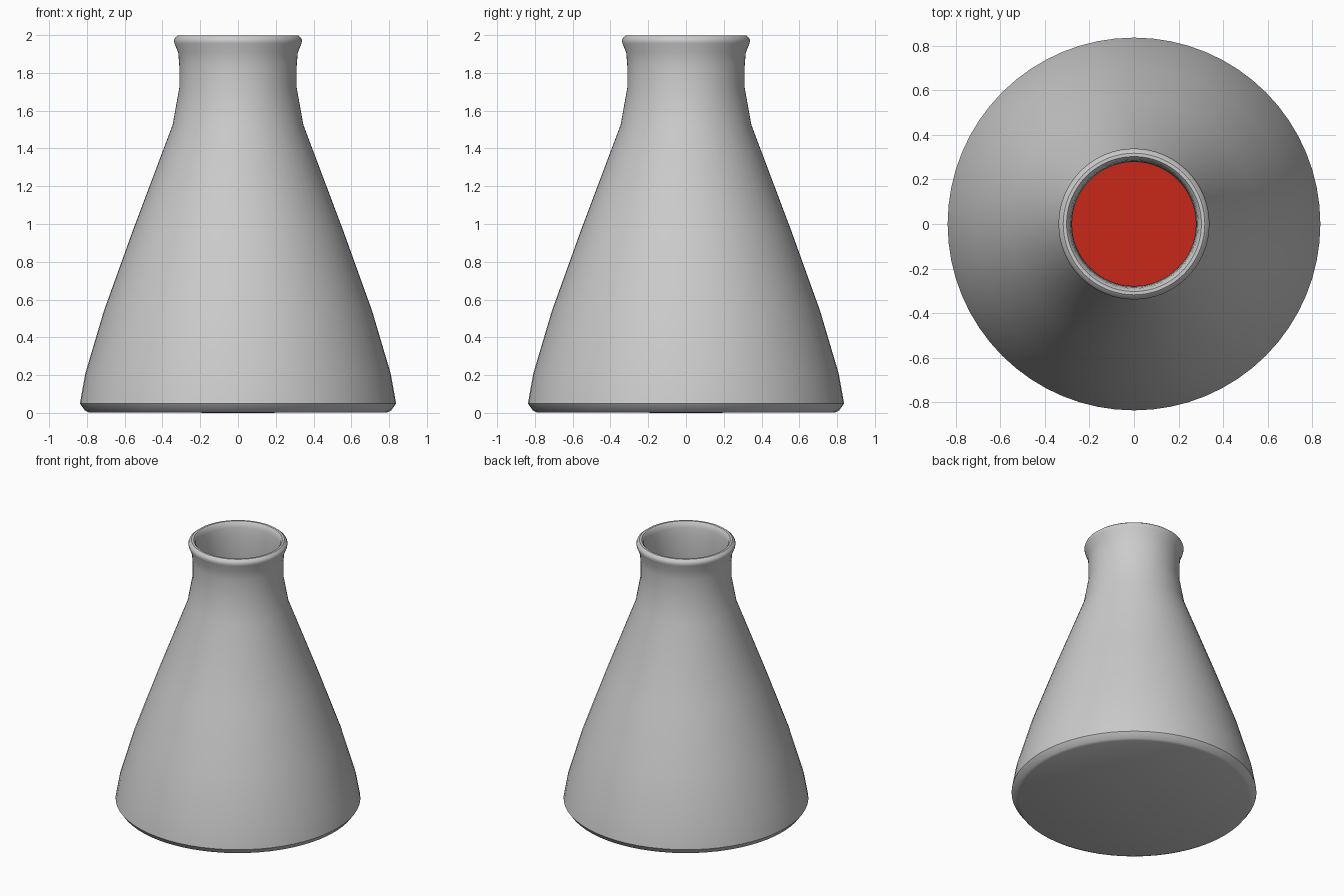
import bpy, bmesh, math

if "Cube" in bpy.data.objects:
    bpy.data.objects.remove(bpy.data.objects["Cube"])

SIDES = 64


def lathe(name, profile):
    """Revolve an (r, z) profile around z; r = 0 ends close on the axis."""
    bm = bmesh.new()
    verts = [bm.verts.new((r, 0, z)) for r, z in profile]
    edges = [bm.edges.new(pair) for pair in zip(verts, verts[1:])]
    bmesh.ops.spin(bm, geom=verts + edges, cent=(0, 0, 0), axis=(0, 0, 1),
                   angle=math.tau, steps=SIDES, use_duplicate=False)
    bmesh.ops.remove_doubles(bm, verts=bm.verts, dist=1e-4)
    bmesh.ops.recalc_face_normals(bm, faces=bm.faces)
    mesh = bpy.data.meshes.new(name)
    bm.to_mesh(mesh)
    bm.free()
    obj = bpy.data.objects.new(name, mesh)
    bpy.context.collection.objects.link(obj)
    bpy.ops.object.select_all(action='DESELECT')
    obj.select_set(True)
    bpy.context.view_layer.objects.active = obj
    bpy.ops.object.shade_smooth_by_angle(angle=math.radians(35))
    return obj


# Glass flask: outer wall, rolled lip, then inner wall back to the floor
outer = [(0, 0), (0.79, 0.003), (0.81, 0.012), (0.837, 0.05), (0.808, 0.21),
         (0.71, 0.54), (0.557, 0.965), (0.346, 1.525), (0.311, 1.72),
         (0.311, 1.84), (0.316, 1.905), (0.336, 1.955), (0.339, 1.972)]
lip = [(0.334, 1.985), (0.318, 1.998), (0.303, 1.998), (0.292, 1.985)]
inner = [(0.286, 1.955), (0.281, 1.90), (0.278, 1.72), (0.313, 1.515),
         (0.525, 0.955), (0.677, 0.53), (0.775, 0.205), (0.80, 0.06),
         (0.78, 0.035), (0, 0.035)]
lathe("flask", outer + lip + inner)

# Red liquid filling the lower part of the flask
liquid = lathe("liquid", [(0, 0.04), (0.775, 0.04), (0.795, 0.06),
                          (0.77, 0.205), (0.672, 0.53), (0.578, 0.80), (0, 0.80)])
red = bpy.data.materials.new("red_liquid")
red.diffuse_color = (0.58, 0.02, 0.01, 1)
red.use_nodes = True
red.node_tree.nodes["Principled BSDF"].inputs["Base Color"].default_value = red.diffuse_color
liquid.data.materials.append(red)
